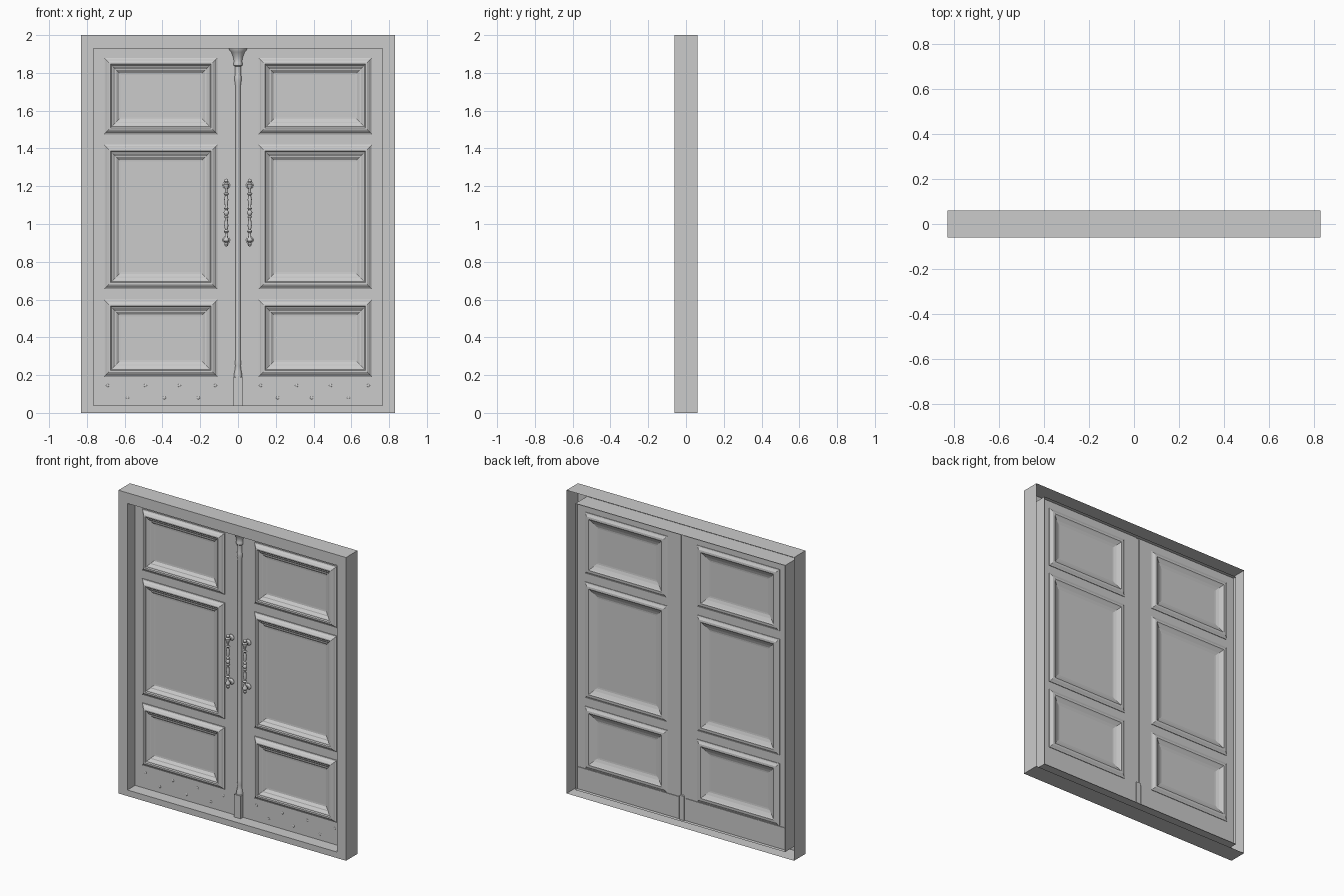
import bpy, bmesh, math

if "Cube" in bpy.data.objects:
    bpy.data.objects.remove(bpy.data.objects["Cube"])

DOOR_F, DOOR_B = 0.02, 0.036      # front and back of the door leaves


def finish(name, bm, smooth=False):
    bmesh.ops.recalc_face_normals(bm, faces=bm.faces)
    me = bpy.data.meshes.new(name)
    bm.to_mesh(me)
    bm.free()
    ob = bpy.data.objects.new(name, me)
    bpy.context.collection.objects.link(ob)
    if smooth:
        bpy.ops.object.select_all(action='DESELECT')
        ob.select_set(True)
        bpy.context.view_layer.objects.active = ob
        bpy.ops.object.shade_smooth_by_angle(angle=math.radians(40))
    return ob


def add_box(bm, x0, x1, y0, y1, z0, z1):
    vs = bmesh.ops.create_cube(bm, size=1)['verts']
    for v in vs:
        v.co.x = x0 if v.co.x < 0 else x1
        v.co.y = y0 if v.co.y < 0 else y1
        v.co.z = z0 if v.co.z < 0 else z1


def rect(bm, x0, x1, z0, z1, y):
    return [bm.verts.new((x, y, z)) for x, z in ((x0, z0), (x1, z0), (x1, z1), (x0, z1))]


def bridge(bm, a, b, closed=True):
    n = len(a)
    for i in range(n if closed else n - 1):
        j = (i + 1) % n
        bm.faces.new((a[i], a[j], b[j], b[i]))


def lathe(bm, profile, cx, cy, seg=16, arc=2 * math.pi, start=0.0):
    """Turn (radius, z) points about a vertical axis."""
    closed = arc > 6.28
    n = seg if closed else seg + 1
    rings = []
    for r, z in profile:
        rings.append([bm.verts.new((cx + r * math.cos(start + arc * i / seg),
                                    cy + r * math.sin(start + arc * i / seg), z)) for i in range(n)])
    for a, b in zip(rings, rings[1:]):
        bridge(bm, a, b, closed)
    bm.faces.new(rings[0])
    bm.faces.new(rings[-1])


# Door frame: moulded shell, open at the back
bm = bmesh.new()
loops = [rect(bm, -0.83, 0.83, 0, 2, 0.06),
         rect(bm, -0.83, 0.83, 0, 2, -0.06),
         rect(bm, -0.765, 0.765, 0.04, 1.93, -0.06),
         rect(bm, -0.765, 0.765, 0.04, 1.93, 0.06)]
for a, b in zip(loops, loops[1:]):
    bridge(bm, a, b)
finish("frame", bm)

# Panel moulding sections: (inset from outer edge, y)
FRONT = [(0, DOOR_F + 0.005), (0, 0.014), (0.008, 0.010), (0.014, 0.002), (0.026, -0.006),
         (0.034, -0.006), (0.04, 0.0), (0.046, 0.001), (0.06, 0.012), (0.066, 0.013),
         (0.08, 0.024), (0.09, 0.025)]
BACK = [(0, DOOR_B - 0.005), (0, 0.04), (0.008, 0.043), (0.02, 0.05), (0.034, 0.051),
        (0.042, 0.046), (0.062, 0.036), (0.08, 0.03), (0.09, 0.029)]
PANELS = [("lower", 0.19, 0.60), ("middle", 0.655, 1.42), ("upper", 1.475, 1.88)]
XI, XO = 0.108, 0.71

for side, s in (("left", -1), ("right", 1)):
    # Stiles and rails of the leaf
    bm = bmesh.new()
    for a, b, z0, z1 in [(0.012, XI, 0.04, 1.93), (XO, 0.765, 0.04, 1.93),
                         (XI, XO, 0.04, 0.19), (XI, XO, 0.60, 0.655),
                         (XI, XO, 1.42, 1.475), (XI, XO, 1.88, 1.93)]:
        x0, x1 = sorted((s * a, s * b))
        add_box(bm, x0, x1, DOOR_F, DOOR_B, z0, z1)
    finish(side + "_door_leaf", bm)

    # Moulded panels, both faces
    x0, x1 = sorted((s * XI, s * XO))
    for label, z0, z1 in PANELS:
        bm = bmesh.new()
        rings = [rect(bm, x0 + d, x1 - d, z0 + d, z1 - d, y) for d, y in FRONT[::-1] + BACK]
        for a, b in zip(rings, rings[1:]):
            bridge(bm, a, b)
        bm.faces.new(rings[0])
        bm.faces.new(rings[-1])
        finish(f"{side}_{label}_panel", bm)

    # Rear kick plate
    bm = bmesh.new()
    x0, x1 = sorted((s * 0.022, s * 0.762))
    add_box(bm, x0, x1, DOOR_B - 0.005, DOOR_B + 0.004, 0.042, 0.187)
    finish(side + "_kick_plate", bm)

    # Low studs on the front bottom rail
    bm = bmesh.new()
    for x, z in [(0.69, 0.145), (0.49, 0.145), (0.31, 0.145), (0.12, 0.145),
                 (0.585, 0.08), (0.39, 0.08), (0.21, 0.08)]:
        vs = bmesh.ops.create_uvsphere(bm, u_segments=12, v_segments=8, radius=0.008)['verts']
        for v in vs:
            v.co = (v.co.x + s * x, v.co.y * 0.3 + DOOR_F, v.co.z + z)
    finish(side + "_studs", bm, True)

    # Turned pull handle, symmetrical about its middle
    hx, hy, hz = s * 0.062, -0.016, 1.06
    half = [(0.014, 0), (0.012, 0.008), (0.007, 0.014), (0.012, 0.022), (0.007, 0.030),
            (0.009, 0.05), (0.011, 0.07), (0.007, 0.09), (0.014, 0.10), (0.007, 0.108),
            (0.008, 0.13), (0.015, 0.14), (0.015, 0.15), (0.007, 0.158), (0.011, 0.166),
            (0.008, 0.175), (0.001, 0.18)]
    bm = bmesh.new()
    lathe(bm, [(r, hz - z) for r, z in half[:0:-1]] + [(r, hz + z) for r, z in half], hx, hy, 14)
    finish(side + "_handle_grip", bm, True)

    # Handle posts and rosettes
    bm = bmesh.new()
    lathe(bm, [(0.006, 0), (0.006, 0.026), (0.012, 0.028), (0.02, 0.034), (0.02, 0.04)], 0, 0, 12)
    for v in bm.verts:
        v.co = (v.co.x, v.co.z, v.co.y)
    copy = bmesh.ops.duplicate(bm, geom=bm.verts[:] + bm.edges[:] + bm.faces[:])['geom']
    for v in bm.verts:
        v.co.z -= 0.145
    for g in copy:
        if isinstance(g, bmesh.types.BMVert):
            g.co.z += 0.29
    for v in bm.verts:
        v.co.x += hx
        v.co.y += hy
        v.co.z += hz
    finish(side + "_handle_mounts", bm, True)

# Centre half column with flared capital
bm = bmesh.new()
lathe(bm, [(0.022, 0.19), (0.022, 0.20), (0.018, 0.22), (0.014, 0.25), (0.017, 0.265), (0.014, 0.28),
           (0.014, 1.73), (0.018, 1.76), (0.018, 1.78), (0.015, 1.79), (0.017, 1.835),
           (0.023, 1.84), (0.023, 1.855), (0.021, 1.86), (0.026, 1.885),
           (0.036, 1.91), (0.048, 1.925), (0.048, 1.93)],
      0, DOOR_F + 0.001, 12, math.pi, math.pi)
finish("centre_column", bm, True)

bm = bmesh.new()
add_box(bm, -0.024, 0.024, -0.006, DOOR_F + 0.002, 0.04, 0.19)
finish("column_base", bm)

# Meeting strip behind the column, with its rear foot
bm = bmesh.new()
add_box(bm, -0.012, 0.012, DOOR_F, DOOR_B - 0.006, 0.04, 1.93)
add_box(bm, -0.016, 0.016, DOOR_B - 0.006, DOOR_B + 0.008, 0.04, 0.2)
finish("meeting_strip", bm)
